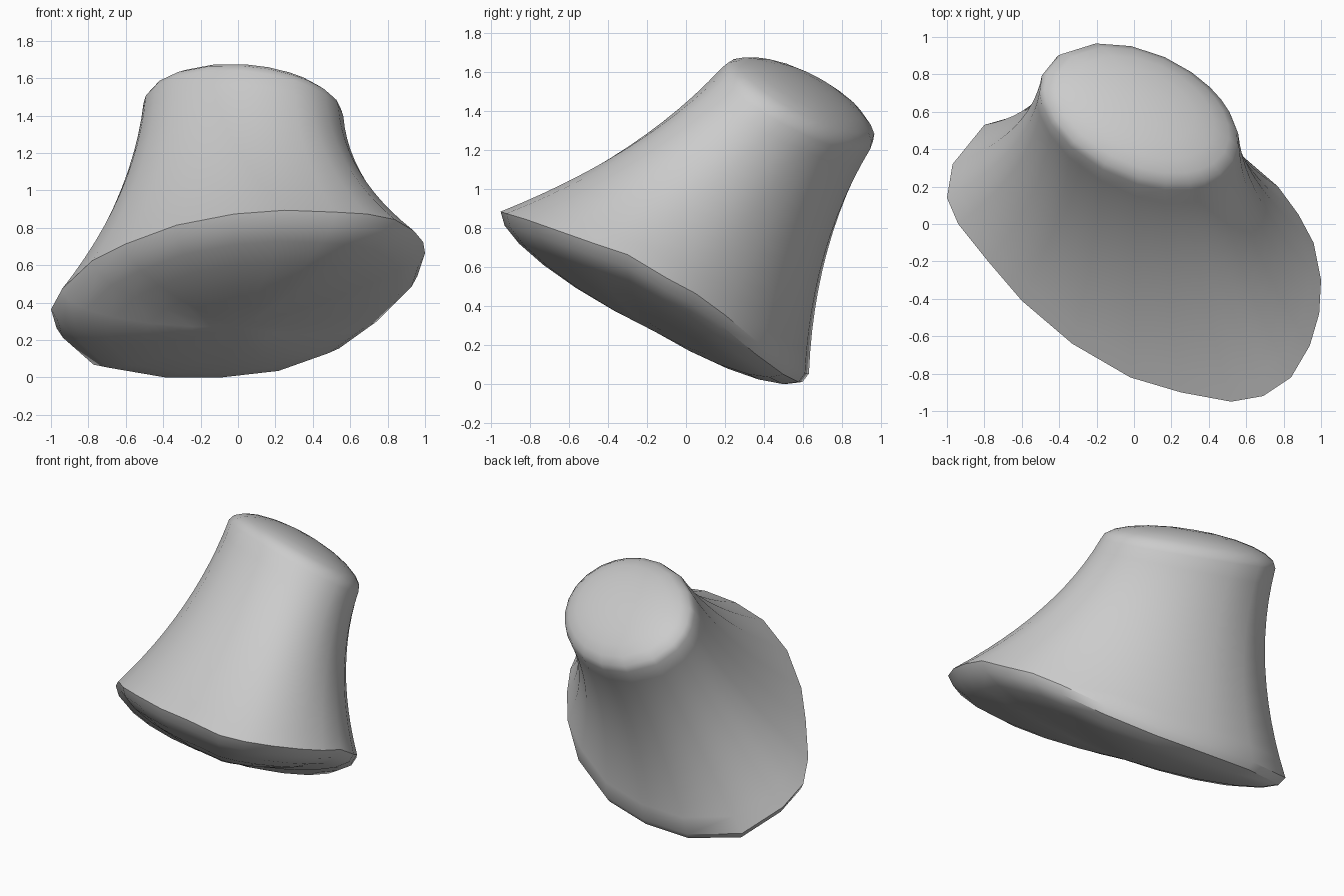
import bpy, bmesh, math
from mathutils import Vector

if "Cube" in bpy.data.objects:
    bpy.data.objects.remove(bpy.data.objects["Cube"])

grey = bpy.data.materials.new("plain_grey")
grey.diffuse_color = (0.6, 0.6, 0.6, 1)
grey.use_nodes = True
grey.node_tree.nodes["Principled BSDF"].inputs["Base Color"].default_value = grey.diffuse_color

# Flared lower rim, anticlockwise from the right side
LOWER = [Vector(p) for p in [
    (1, -.3, .68), (.96, -.1, .56), (.88, .05, .48), (.77, .2, .37),
    (.56, .38, .22), (.25, .53, .11), (-.1, .61, .07), (-.45, .63, .07),
    (-.8, .53, .13), (-.97, .32, .28), (-1, .14, .38), (-.94, 0, .49),
    (-.78, -.2, .64), (-.6, -.41, .73), (-.33, -.64, .83), (-.02, -.82, .89),
    (.25, -.9, .91), (.52, -.95, .9), (.69, -.92, .89), (.84, -.82, .86),
    (.94, -.65, .8), (.99, -.48, .74)]]
LOWER_C = Vector((0, -.13, .51))
UPPER_C = Vector((.03, .57, 1.435))
AXIS_MID = (LOWER_C + UPPER_C) / 2


def upper_point(p):
    """Matching point on the tilted elliptical upper rim."""
    t = math.atan2((p.y + .13 + .3 * p.x) / .74, p.x)
    c, s = math.cos(t), math.sin(t)
    dx, dy = .535 * c, -.15 * c + .36 * s
    return UPPER_C + Vector((dx, dy, -.249 * dx - .612 * dy))


UPPER = [upper_point(p) for p in LOWER]


def wall_ring(u):
    """Ring of the waisted wall, u = 0 at the lower rim and 1 at the upper."""
    ring = []
    for b, t in zip(LOWER, UPPER):
        mid = (b + t) / 2
        ctrl = mid.lerp(AXIS_MID, .24)
        ring.append(b * (1 - u) ** 2 + ctrl * 2 * u * (1 - u) + t * u * u)
    return ring


def dome_ring(rim, centre, rise, angle):
    """Ring of a rounded cap, shrinking towards the centre."""
    return [centre + (p - centre) * math.cos(angle) + rise * math.sin(angle) for p in rim]


bm = bmesh.new()
STEPS, CAP = 12, 6
angles = [math.pi / 2 * i / CAP for i in range(1, CAP)]
low_rise, top_rise = Vector((0, -.03, -.225)), Vector((.032, .078, .128))

# Rings from underside to crown
rings = [dome_ring(LOWER, LOWER_C, low_rise, a) for a in reversed(angles)]
rings += [wall_ring(i / STEPS) for i in range(STEPS + 1)]
rings += [dome_ring(UPPER, UPPER_C, top_rise, a) for a in angles]
rings = [[bm.verts.new(p) for p in r] for r in rings]
n = len(LOWER)
for a, b in zip(rings, rings[1:]):
    for i in range(n):
        j = (i + 1) % n
        bm.faces.new((a[i], a[j], b[j], b[i]))

# Close both caps at their centres
for ring, centre in ((rings[0], LOWER_C + low_rise), (rings[-1], UPPER_C + top_rise)):
    tip = bm.verts.new(centre)
    for i in range(n):
        bm.faces.new((ring[i], ring[(i + 1) % n], tip))
bmesh.ops.recalc_face_normals(bm, faces=bm.faces)

# Stand on the ground
low = min(v.co.z for v in bm.verts)
bmesh.ops.translate(bm, verts=bm.verts, vec=(0, 0, -low))

mesh = bpy.data.meshes.new("flared_body")
bm.to_mesh(mesh)
bm.free()
body = bpy.data.objects.new("flared_body", mesh)
bpy.context.collection.objects.link(body)
mesh.materials.append(grey)
bpy.context.view_layer.objects.active = body
body.select_set(True)
bpy.ops.object.shade_smooth_by_angle(angle=math.radians(40))
